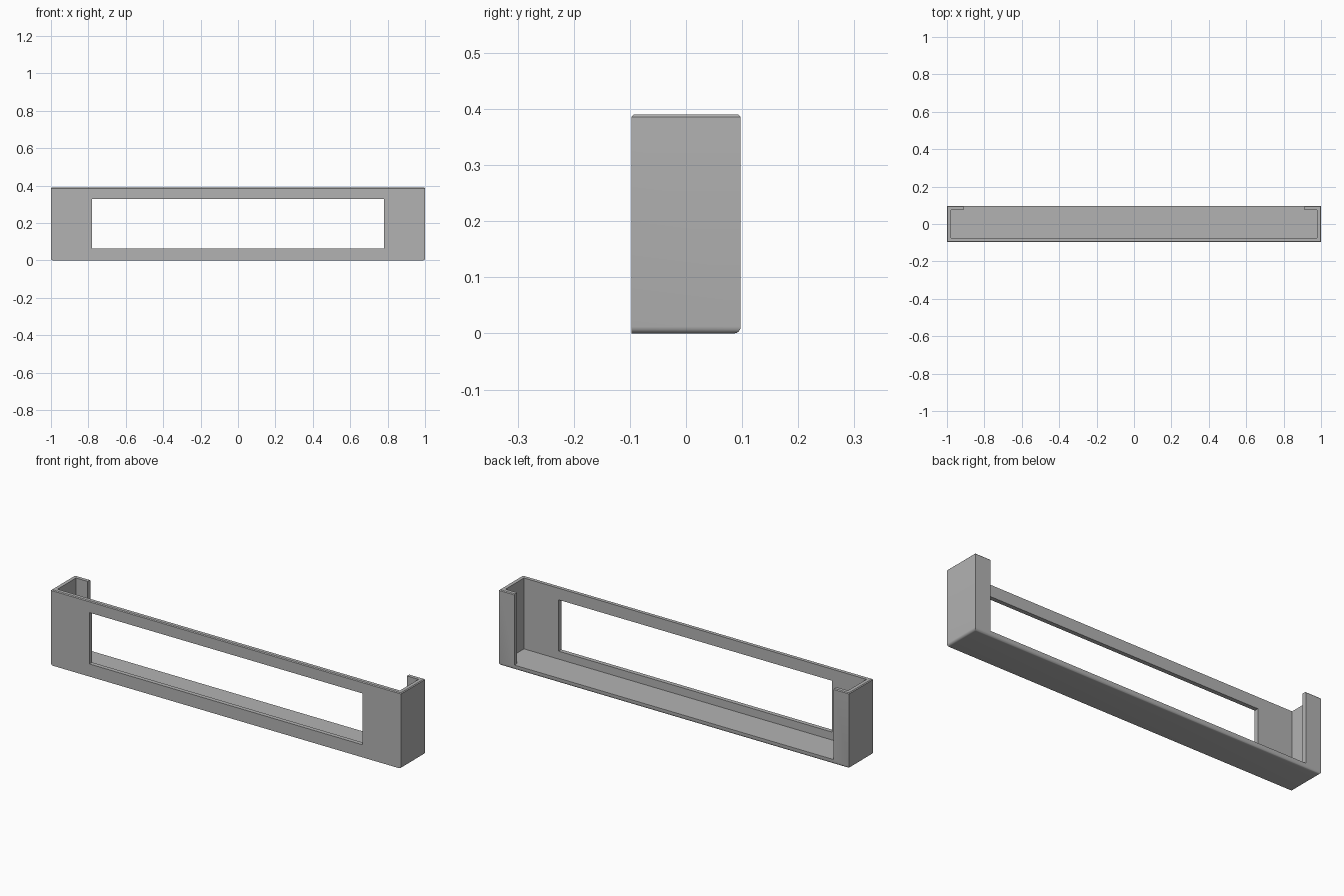
import bpy
import bmesh
from mathutils import Vector

cube = bpy.data.objects.get("Cube")
if cube:
    bpy.data.objects.remove(cube, do_unlink=True)

# Overall size
W, D, H = 1.0, 0.0975, 0.39      # half width, half depth, height
WALL, FLOOR = 0.022, 0.024
LIP = 0.912                      # inner edge of the rear lips
ROUND, CHAMFER = 0.012, 0.004

grey = bpy.data.materials.new("plain grey")
grey.use_nodes = True
colour = (0.45, 0.45, 0.45, 1)
grey.diffuse_color = colour
grey.node_tree.nodes["Principled BSDF"].inputs["Base Color"].default_value = colour


def bevel_where(bm, test, size, segments):
    edges = [e for e in bm.edges if test((e.verts[0].co + e.verts[1].co) / 2)]
    bmesh.ops.bevel(bm, geom=edges, offset=size, segments=segments,
                    profile=0.5, affect='EDGES')


def box(name, low, high, bevels=()):
    low, high = Vector(low), Vector(high)
    bm = bmesh.new()
    bmesh.ops.create_cube(bm, size=1)
    for v in bm.verts:
        v.co = (low + high) / 2 + v.co * (high - low)
    for bevel in bevels:
        bevel_where(bm, *bevel)
    mesh = bpy.data.meshes.new(name)
    bm.to_mesh(mesh)
    bm.free()
    mesh.materials.append(grey)
    obj = bpy.data.objects.new(name, mesh)
    bpy.context.collection.objects.link(obj)
    return obj


# Outer block: rounded bottom at the back and ends, fine chamfer on the top rim
tray = box("bracket_tray", (-W, -D, 0), (W, D, H), [
    (lambda c: c.z < 0.001 and c.y > -D / 2, ROUND, 4),
    (lambda c: c.z > H - 0.001, CHAMFER, 1),
])

# Hollow interior, open back between the lips, and front window
cutters = [
    box("cavity_cutter", (WALL - W, WALL - D, FLOOR), (W - WALL, D - WALL, H + 0.1)),
    box("back_cutter", (-LIP, 0, FLOOR), (LIP, D + 0.1, H + 0.1)),
    box("window_cutter", (-0.78, -D - 0.1, 0.065), (0.78, 0, 0.33)),
]
bpy.context.view_layer.objects.active = tray
for cutter in cutters:
    cutter.hide_render = True
    cut = tray.modifiers.new(cutter.name, 'BOOLEAN')
    cut.operation = 'DIFFERENCE'
    cut.solver = 'EXACT'
    cut.object = cutter
    bpy.ops.object.modifier_apply(modifier=cut.name)
    bpy.data.objects.remove(cutter, do_unlink=True)

# Smooth only the rounded edges
bpy.ops.object.select_all(action='DESELECT')
tray.select_set(True)
bpy.ops.object.shade_smooth_by_angle(angle=0.52)
